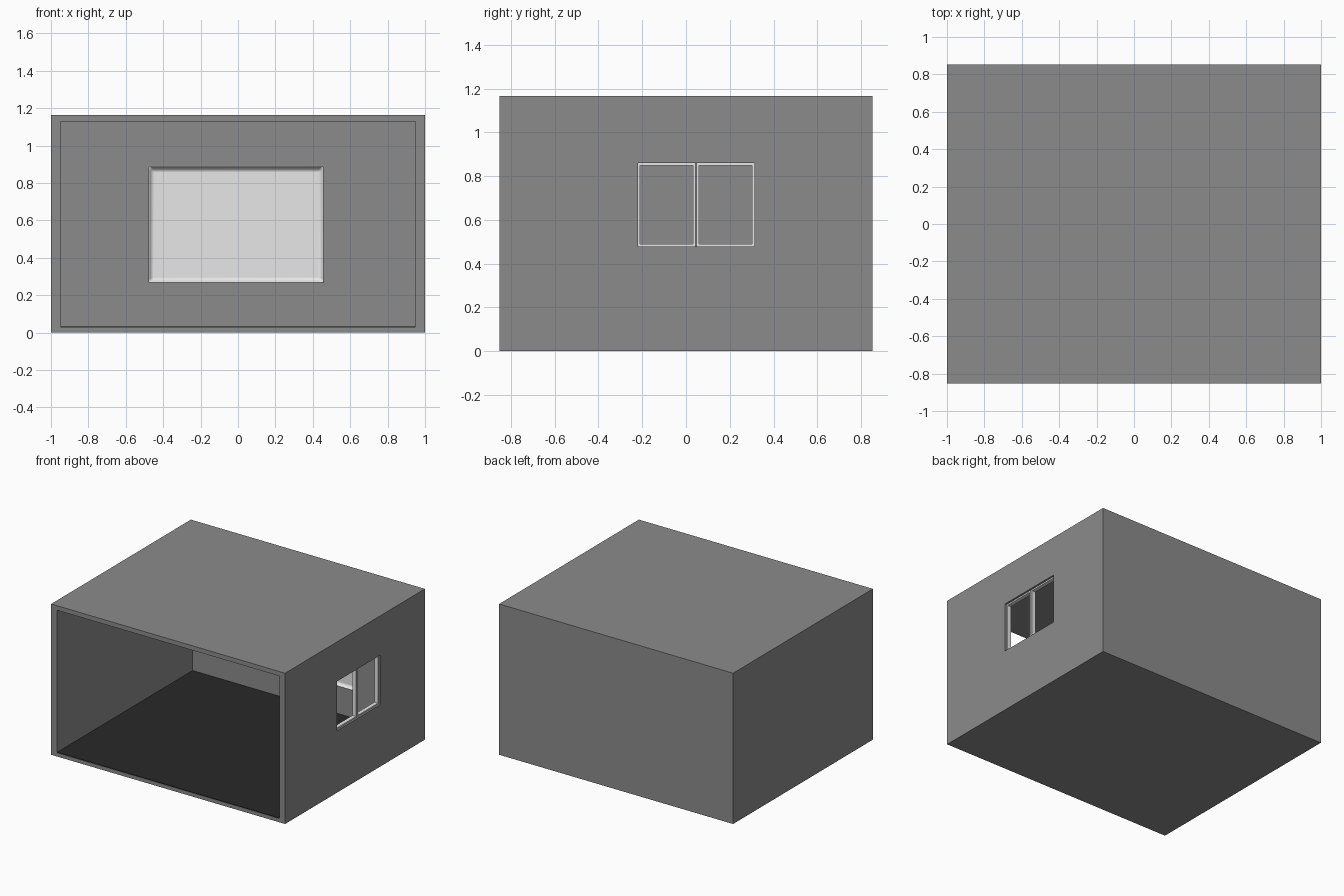
import bpy, bmesh
from mathutils import Vector

if "Cube" in bpy.data.objects:
    bpy.data.objects.remove(bpy.data.objects["Cube"])


def material(name, rgb):
    m = bpy.data.materials.new(name)
    m.diffuse_color = (*rgb, 1)
    m.use_nodes = True
    m.node_tree.nodes["Principled BSDF"].inputs["Base Color"].default_value = m.diffuse_color
    return m


GREY = material("wall grey", (0.26, 0.26, 0.26))
BLACK = material("floor black", (0.022, 0.022, 0.022))
WHITE = material("frame white", (0.8, 0.8, 0.8))


def box(name, lo, hi, mat, recess=None):
    """Box between two corners; recess=(rim, depth) sinks the front (-y) face,
    recess=(rim, None) opens it right through along x as a frame."""
    lo, hi = Vector(lo), Vector(hi)
    bm = bmesh.new()
    bmesh.ops.create_cube(bm, size=1)
    for v in bm.verts:
        v.co = Vector([(lo[i] + hi[i]) / 2 + v.co[i] * (hi[i] - lo[i]) for i in range(3)])
    bm.normal_update()
    if recess and recess[1] is not None:
        face = min(bm.faces, key=lambda f: f.normal.y)
        bmesh.ops.inset_region(bm, faces=[face], thickness=recess[0])
        bmesh.ops.translate(bm, verts=face.verts[:], vec=(0, recess[1], 0))
    elif recess:
        sides = [f for f in bm.faces if abs(f.normal.x) > 0.9]
        bmesh.ops.inset_individual(bm, faces=sides, thickness=recess[0])
        bmesh.ops.bridge_loops(bm, edges=[e for f in sides for e in f.edges])
        bmesh.ops.delete(bm, geom=sides, context='FACES_ONLY')
        bmesh.ops.recalc_face_normals(bm, faces=bm.faces[:])
    me = bpy.data.meshes.new(name)
    bm.to_mesh(me)
    bm.free()
    me.materials.append(mat)
    ob = bpy.data.objects.new(name, me)
    bpy.context.collection.objects.link(ob)
    return ob


# room shell, open at the front, with a window hole in the right wall
room = box("room", (-1, -0.853, 0), (1, 0.853, 1.165), GREY)
cutters = [
    box("room_cutter", (-0.95, -1.0, 0.028), (0.95, 0.803, 1.13), GREY),
    box("window_cutter", (0.9, -0.22, 0.478), (1.1, 0.312, 0.86), GREY),
]
for c in cutters:
    c.hide_render = True
    c.hide_viewport = True
    m = room.modifiers.new(c.name, 'BOOLEAN')
    m.operation = 'DIFFERENCE'
    m.solver = 'EXACT'
    m.object = c

# dark floor covering
box("floor", (-0.95, -0.85, 0.028), (0.95, 0.803, 0.032), BLACK)

# two window sashes set into the wall
for name, y0, y1 in (("window_sash_front", -0.22, 0.043),
                     ("window_sash_back", 0.049, 0.312)):
    box(name, (0.955, y0, 0.478), (0.985, y1, 0.86), WHITE, recess=(0.015, None))

# white framed board on the back wall
board = box("wall_board", (-0.48, 0.755, 0.265), (0.46, 0.803, 0.888), WHITE, recess=(0.03, 0.025))
b = board.modifiers.new("soft_edges", 'BEVEL')
b.width = 0.009
b.segments = 3
bpy.context.view_layer.objects.active = board
board.select_set(True)
bpy.ops.object.shade_smooth_by_angle()
